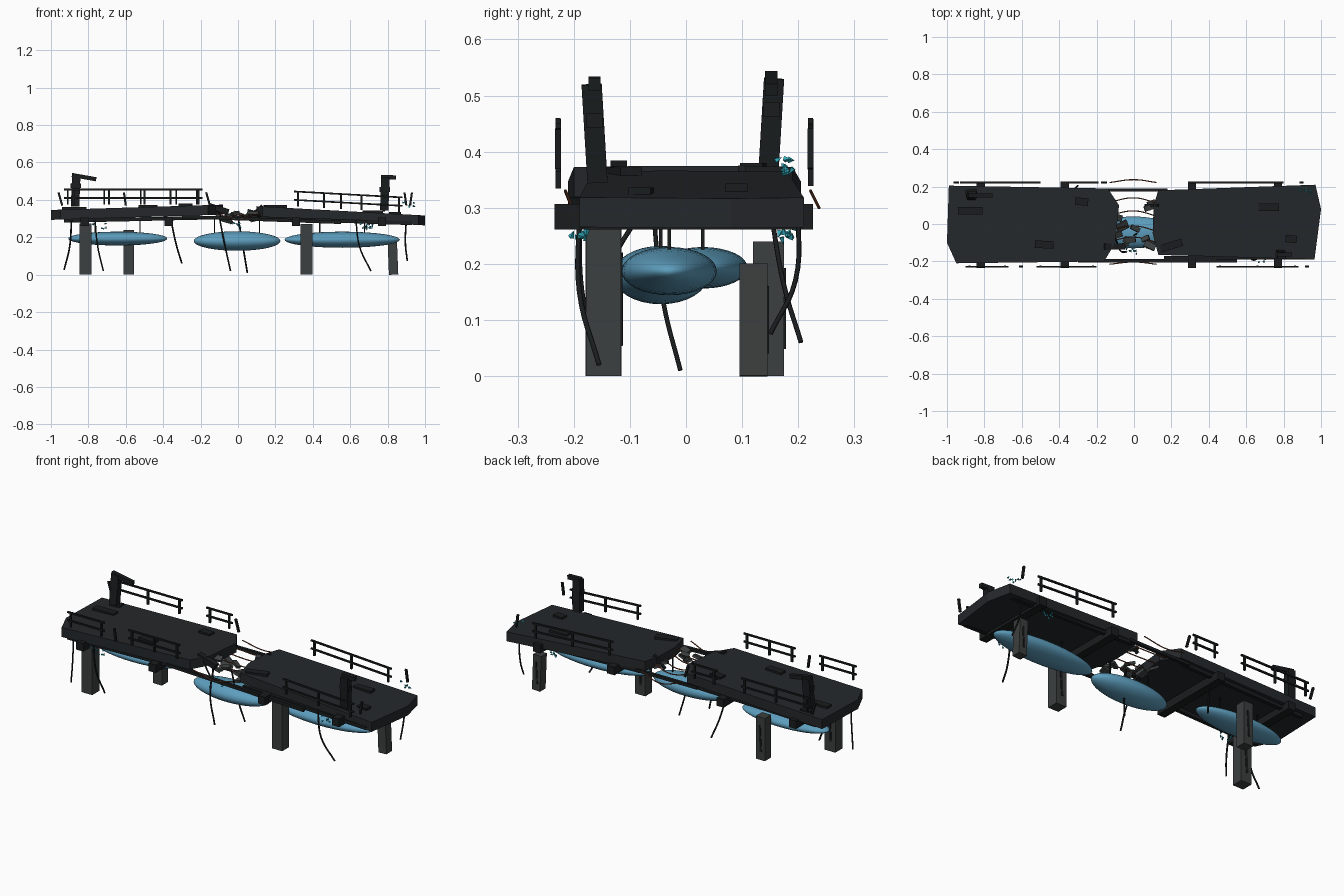
import bpy, bmesh, math, random
from mathutils import Vector, Euler

if "Cube" in bpy.data.objects:
    bpy.data.objects.remove(bpy.data.objects["Cube"])
random.seed(4)

def mat(name, c):
    m = bpy.data.materials.new(name)
    m.diffuse_color = (*c, 1)
    m.use_nodes = True
    m.node_tree.nodes["Principled BSDF"].inputs["Base Color"].default_value = m.diffuse_color
    return m

DARK = mat("dark_panel", (0.018, 0.021, 0.024))
BLACK = mat("black_metal", (0.01, 0.012, 0.013))
STONE = mat("pier_stone", (0.045, 0.05, 0.05))
BLUE = mat("float_blue", (0.11, 0.34, 0.51))
CYAN = mat("cyan_shard", (0.03, 0.4, 0.5))
RUST = mat("rust_wire", (0.2, 0.06, 0.03))

def finish(name, bm, m):
    me = bpy.data.meshes.new(name)
    bmesh.ops.recalc_face_normals(bm, faces=bm.faces)
    bm.to_mesh(me)
    bm.free()
    ob = bpy.data.objects.new(name, me)
    bpy.context.collection.objects.link(ob)
    me.materials.append(m)
    return ob

def box(name, loc, size, m, rot=(0, 0, 0)):
    bm = bmesh.new()
    bmesh.ops.create_cube(bm, size=1)
    bmesh.ops.scale(bm, vec=size, verts=bm.verts)
    ob = finish(name, bm, m)
    ob.location = loc
    ob.rotation_euler = rot
    return ob

def bar(name, a, b, w, m):
    a, b = Vector(a), Vector(b)
    ob = box(name, (a + b) / 2, ((b - a).length, w, w), m)
    ob.rotation_euler = (b - a).to_track_quat('X', 'Z').to_euler()
    return ob

def cable(name, pts, r, m):
    cu = bpy.data.curves.new(name, 'CURVE')
    cu.dimensions = '3D'
    cu.bevel_depth = r
    cu.bevel_resolution = 1
    cu.resolution_u = 6
    s = cu.splines.new('BEZIER')
    s.bezier_points.add(len(pts) - 1)
    for p, c in zip(s.bezier_points, pts):
        p.co = c
        p.handle_left_type = p.handle_right_type = 'AUTO'
    ob = bpy.data.objects.new(name, cu)
    bpy.context.collection.objects.link(ob)
    cu.materials.append(m)

# Height of the sagging deck surface along x
def deck_z(x):
    return 0.374 + 0.031 * (x + 0.1) if x < 0 else 0.366 - 0.055 * (x - 0.1)

# Two broken deck slabs
def deck(name, outline):
    bm = bmesh.new()
    top = [bm.verts.new((x, y, deck_z(x))) for x, y in outline]
    low = [bm.verts.new((x, y, deck_z(x) - 0.053)) for x, y in outline]
    bm.faces.new(top)
    bm.faces.new(low[::-1])
    n = len(top)
    for i in range(n):
        bm.faces.new((top[i], low[i], low[(i + 1) % n], top[(i + 1) % n]))
    finish(name, bm, DARK)

deck("left_deck", [(-0.99, 0.205), (-1, -0.1), (-0.95, -0.21), (-0.16, -0.2),
                   (-0.1, -0.1), (-0.08, 0.1), (-0.14, 0.19)])
deck("right_deck", [(0.13, 0.18), (0.97, 0.21), (1.0, 0.08), (0.965, -0.19),
                    (0.13, -0.165), (0.1, -0.05), (0.105, 0.1)])

# Cross beams and longitudinal girders under the decks
for x in (-0.82, -0.37, 0.31, 0.77):
    box("cross_beam", (x, -0.004, 0.284), (0.045, 0.46, 0.045), BLACK)
for y in (0.17, -0.18):
    bar("left_girder", (-0.93, y, 0.288), (-0.16, y, 0.305), 0.02, BLACK)
    bar("right_girder", (0.16, y, 0.3), (0.93, y, 0.275), 0.02, BLACK)
bar("back_gap_beam", (-0.2, 0.182, 0.305), (0.18, 0.182, 0.305), 0.016, BLACK)
bar("front_gap_beam", (-0.3, -0.197, 0.31), (0.55, -0.197, 0.28), 0.018, BLACK)

# Stone piers
for x, y, w, d, h, t in ((-0.815, -0.147, 0.066, 0.064, 0.275, 0), (-0.585, 0.147, 0.056, 0.056, 0.24, 0),
                         (0.367, -0.147, 0.064, 0.062, 0.27, 0), (0.828, 0.12, 0.05, 0.05, 0.2, -0.04)):
    box("pier", (x, y, h / 2), (w, d, h), STONE, (0, t, 0))
    box("pier_strip", (x, y + d / 2, h * 0.5), (w * 0.2, 0.006, h * 0.6), BLACK, (0, 0.05, 0))

# Blue floats
for x, y, z, rx, ry, rz in ((-0.643, 0.03, 0.193, 0.265, 0.08, 0.037), (-0.005, -0.045, 0.18, 0.232, 0.085, 0.052),
                            (0.557, -0.03, 0.187, 0.308, 0.085, 0.043)):
    bm = bmesh.new()
    bmesh.ops.create_uvsphere(bm, u_segments=32, v_segments=20, radius=1)
    ob = finish("float", bm, BLUE)
    for v in ob.data.vertices:
        v.co = (v.co.z * rx, v.co.y * ry, v.co.x * rz)
    ob.data.flip_normals()
    ob.location = (x, y, z)
    ob.data.polygons.foreach_set("use_smooth", [True] * len(ob.data.polygons))
    for dx in (-0.12, 0.12):
        bar("float_hanger", (x + dx, y, z + rz * 0.6), (x + dx, y, 0.31), 0.006, BLACK)

# Broken railings: start, end, side
for x0, x1, y in ((-0.93, -0.5, 0.222), (-0.35, -0.19, 0.222), (0.3, 0.8, 0.222),
                  (-0.9, -0.67, -0.228), (-0.52, -0.2, -0.228), (0.44, 0.88, -0.228)):
    def rz(x):
        return deck_z(x) + 0.09 if x > 0 else 0.455
    for dz in (0, -0.045):
        bar("rail", (x0, y, rz(x0) + dz), (x1, y, rz(x1) + dz), 0.009, BLACK)
    n = max(2, round((x1 - x0) / 0.2) + 1)
    for i in range(n):
        x = x0 + 0.02 + (x1 - x0 - 0.04) * i / (n - 1)
        bar("rail_post", (x, y, rz(x) - 0.08), (x, y, rz(x) + 0.003), 0.01, BLACK)
# Loose leaning posts
for x, y, l in ((-0.6, -0.228, 0.01), (-0.15, 0.222, 0.02), (0.9, 0.222, 0.01), (0.92, -0.228, -0.01), (-0.94, 0.222, 0.02)):
    bar("loose_post", (x, y, 0.37), (x - l, y, 0.44), 0.011, BLACK)

# Lamp masts with short arms
for x, y, z0, z1, s, roll in ((-0.868, 0.152, 0.365, 0.53, 1, -0.06), (0.785, -0.163, 0.345, 0.52, 1, 0.06)):
    box("mast", (x, y, (z0 + z1) / 2), (0.045, 0.036, z1 - z0), BLACK, (roll, 0.04, 0))
    bar("mast_arm", (x - 0.02, y, z1 + 0.003), (x + (0.11 if x < 0 else 0.06), y, z1 - (0.02 if x < 0 else 0)), 0.022, BLACK)
    box("mast_collar", (x, y, z0 + 0.11), (0.055, 0.03, 0.025), BLACK)

# Loose plates on the decks
for x, y, w, a in ((-0.875, 0.07, 0.13, 0), (-0.28, 0.12, 0.07, -0.1), (-0.48, -0.11, 0.1, -0.05), (0.72, 0.09, 0.11, 0),
                   (0.2, -0.115, 0.12, 0.3), (0.84, -0.08, 0.06, -0.1), (-0.87, 0.165, 0.06, 0.1)):
    box("deck_plate", (x, y, deck_z(x) + 0.004), (w, 0.04, 0.014), BLACK, (0, 0.0, a))

# Rubble and rusty wires in the gap
for i in range(12):
    box("rubble", (random.uniform(-0.1, 0.11), random.uniform(-0.14, 0.14), random.uniform(0.29, 0.35)),
        (random.uniform(0.03, 0.08), random.uniform(0.02, 0.05), 0.014), STONE,
        [random.uniform(-0.5, 0.5) for _ in range(3)])
bar("leaning_slab", (-0.16, -0.12, 0.37), (-0.05, -0.12, 0.335), 0.03, BLACK)
bar("broken_strut", (0.06, 0.1, 0.31), (0.13, 0.1, 0.37), 0.014, BLACK)
for y in (-0.09, -0.03, 0.05, 0.12):
    cable("rust_wire", [(-0.12, y, 0.335), (0, y + 0.02, 0.315), (0.13, y - 0.01, 0.335)], 0.003, RUST)
for y, b in ((0.222, 0.015), (-0.215, 0.012)):
    cable("side_wire", [(-0.13, y, 0.33), (0, y + b, 0.3), (0.12, y, 0.33)], 0.003, RUST)

# Hanging cables
for a, b, c in (((-0.89, -0.19, 0.29), (-0.9, -0.185, 0.15), (-0.93, -0.155, 0.025)),
                ((-0.765, -0.19, 0.29), (-0.75, -0.19, 0.15), (-0.72, -0.155, 0.02)),
                ((-0.1, -0.07, 0.31), (-0.075, -0.14, 0.18), (-0.04, -0.15, 0.02)),
                ((0.0, -0.06, 0.31), (0.03, -0.04, 0.13), (0.05, -0.01, 0.01)),
                ((0.63, -0.19, 0.29), (0.65, -0.19, 0.15), (0.71, -0.155, 0.02)),
                ((0.9, 0.2, 0.3), (0.895, 0.195, 0.17), (0.905, 0.15, 0.075)),
                ((-0.36, 0.15, 0.3), (-0.33, 0.175, 0.16), (-0.3, 0.205, 0.06))):
    cable("hanging_cable", [a, b, c], 0.0045, BLACK)

# Cyan shard clusters
for cx, cy, cz in ((-0.74, -0.18, 0.262), (0.67, -0.19, 0.262), (0.92, 0.178, 0.375), (0.7, 0.178, 0.255), (-0.01, -0.15, 0.26)):
    for i in range(8):
        bm = bmesh.new()
        bmesh.ops.create_cone(bm, segments=4, radius1=0.006, radius2=0, depth=0.014, cap_ends=True)
        ob = finish("shard", bm, CYAN)
        ob.location = (cx + random.uniform(-0.035, 0.035), cy + random.uniform(-0.015, 0.015), cz + random.uniform(-0.015, 0.015))
        ob.rotation_euler = [random.uniform(0, 3) for _ in range(3)]
